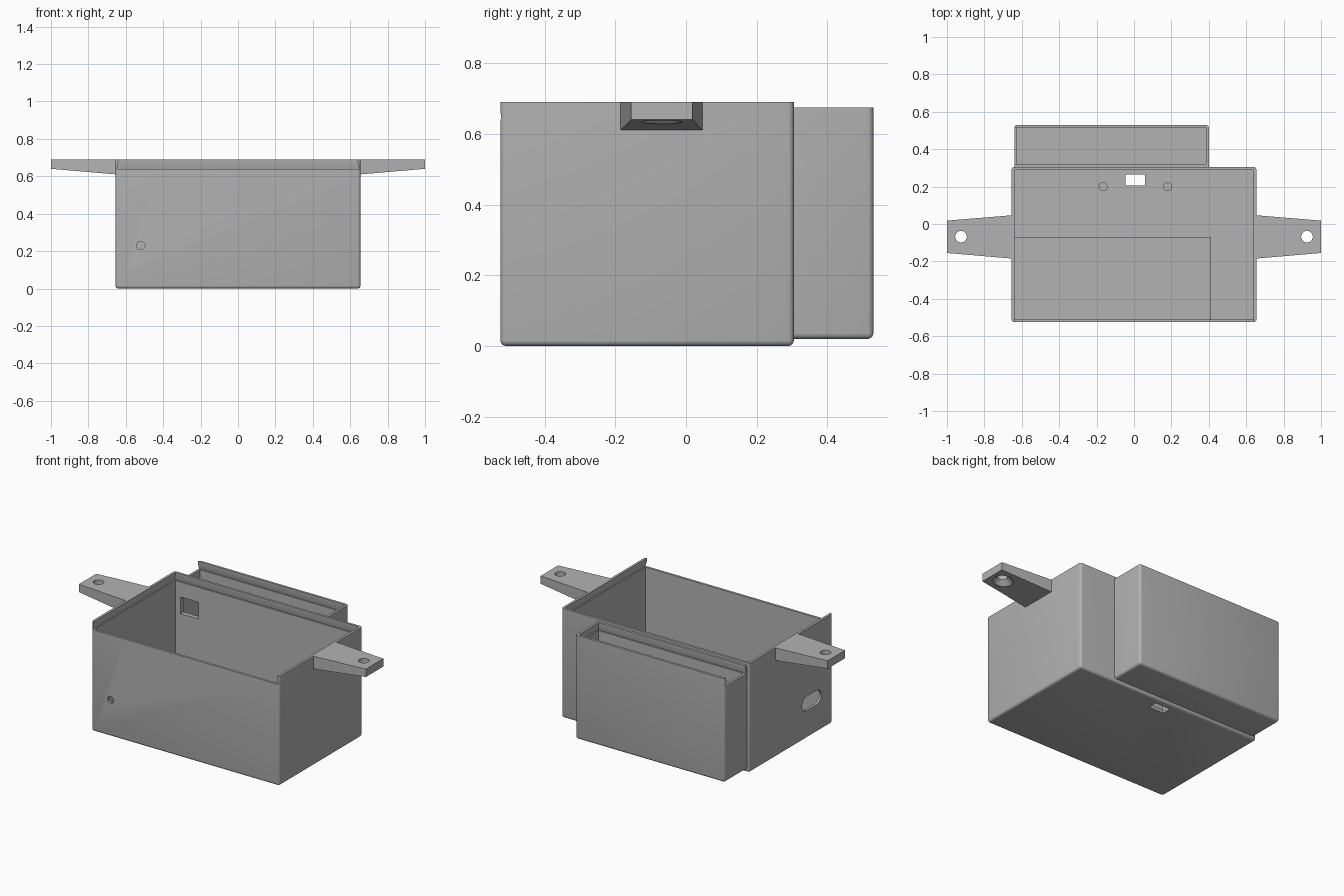
import bpy, bmesh, math
from mathutils import Vector, Matrix

if "Cube" in bpy.data.objects:
    bpy.data.objects.remove(bpy.data.objects["Cube"])

grey = bpy.data.materials.new("plain grey")
grey.use_nodes = True
grey.diffuse_color = (0.45, 0.45, 0.45, 1)
grey.node_tree.nodes["Principled BSDF"].inputs["Base Color"].default_value = (0.45, 0.45, 0.45, 1)

WALL = 0.015


def loft(name, ring_a, ring_b, rounding=0):
    """Closed solid between two rings; optionally rounds every edge outside ring_b."""
    bm = bmesh.new()
    a = [bm.verts.new(p) for p in ring_a]
    b = [bm.verts.new(p) for p in ring_b]
    bm.faces.new(a)
    bm.faces.new(b)
    for i in range(len(a)):
        j = (i + 1) % len(a)
        bm.faces.new((a[i], a[j], b[j], b[i]))
    if rounding:
        edges = [e for e in bm.edges if not (e.verts[0] in b and e.verts[1] in b)]
        bmesh.ops.bevel(bm, geom=edges, offset=rounding, segments=4, profile=0.5, affect='EDGES')
    bmesh.ops.recalc_face_normals(bm, faces=bm.faces)
    mesh = bpy.data.meshes.new(name)
    bm.to_mesh(mesh)
    bm.free()
    mesh.materials.append(grey)
    ob = bpy.data.objects.new(name, mesh)
    bpy.context.collection.objects.link(ob)
    return ob


def rect(x0, x1, y0, y1, z):
    return [(x0, y0, z), (x1, y0, z), (x1, y1, z), (x0, y1, z)]


def box(name, x0, x1, y0, y1, z0, z1, rounding=0):
    return loft(name, rect(x0, x1, y0, y1, z0), rect(x0, x1, y0, y1, z1), rounding)


def rod(name, centre, axis, r0, r1, length, stretch=0, sides=32):
    """Round or slot-shaped (stretched) rod running from centre along axis."""
    turn = Vector((0, 0, 1)).rotation_difference(Vector(axis)).to_matrix()
    rings = []
    for r, h in ((r0, 0), (r1, length)):
        ring = []
        for i in range(sides):
            t = 2 * math.pi * (i + 0.5) / sides
            shift = math.copysign(stretch, math.sin(t))
            p = Vector((r * math.cos(t), r * math.sin(t) + shift, h))
            ring.append(turn @ p + Vector(centre))
        rings.append(ring)
    return loft(name, *rings)


def cut(ob, *cutters):
    bpy.context.view_layer.objects.active = ob
    for c in cutters:
        mod = ob.modifiers.new("cut", 'BOOLEAN')
        mod.operation = 'DIFFERENCE'
        mod.solver = 'EXACT'
        mod.object = c
        bpy.ops.object.modifier_apply(modifier=mod.name)
    for c in cutters:
        bpy.data.objects.remove(c)


def finish(ob):
    bpy.ops.object.select_all(action='DESELECT')
    ob.select_set(True)
    bpy.context.view_layer.objects.active = ob
    bpy.ops.object.shade_smooth_by_angle(angle=math.radians(30))


# main compartment: lid groove open at the front
X, Y0, Y1, TOP = 0.655, -0.525, 0.305, 0.69
xi, yi0, yi1 = X - WALL, Y0 + WALL, Y1 - WALL
d = 0.008
main = box("main_compartment", -X, X, Y0, Y1, 0, TOP, 0.016)
link = (-0.605, -0.48, 0.2, 0.4, 0.44, 0.545)
cut(main,
    box("cavity", -xi, xi, yi0, yi1, 0.02, 0.8),
    box("front_opening", -xi, xi, -0.7, 0, 0.64, 0.8),
    loft("lid_groove", rect(-xi - d, xi + d, -0.7, yi1 + d, 0.64), rect(-xi, xi, -0.7, yi1, 0.675)),
    box("floor_hole", -0.045, 0.06, 0.205, 0.265, -0.1, 0.1),
    box("link_hole", *link),
    rod("front_hole", (-0.52, -0.6, 0.23), (0, 1, 0), 0.022, 0.022, 0.2),
    rod("side_slot", (-0.7, -0.315, 0.22), (1, 0, 0), 0.045, 0.045, 0.1, 0.05))
finish(main)

# back compartment: lid groove open at the right end
bx0, bx1, by0, by1 = -0.64, 0.4, 0.3, 0.53
ix0, ix1, iy0, iy1 = bx0 + WALL, bx1 - WALL, 0.32, by1 - WALL
back = box("back_compartment", bx0, bx1, 0.27, by1, 0.02, 0.675, 0.016)
cut(back,
    box("front_trim", -1, 1, 0.2, by0, -0.1, 1),
    box("cavity", ix0, ix1, iy0, iy1, 0.04, 0.8),
    box("end_opening", -0.8, 0, iy0, iy1, 0.625, 0.8),
    loft("lid_groove", rect(-0.8, ix1 + d, iy0 - d, iy1 + d, 0.625), rect(-0.8, ix1, iy0, iy1, 0.66)),
    box("link_hole", *link))
finish(back)

# tapered mounting ears with countersunk screw holes
for side, s in (("left", 1), ("right", -1)):
    root = [(s * 0.65, y, z) for y, z in ((-0.185, 0.61), (0.047, 0.61), (0.047, TOP), (-0.185, TOP))]
    tip = [(s, y, z) for y, z in ((-0.155, 0.64), (0.018, 0.64), (0.018, TOP), (-0.155, TOP))]
    ear = loft(side + "_mounting_ear", root, tip)
    at = s * 0.925
    cut(ear,
        rod("screw_hole", (at, -0.068, 0.5), (0, 0, 1), 0.031, 0.031, 0.4),
        rod("countersink", (at, -0.068, 0.62), (0, 0, 1), 0.07, 0.03, 0.04))
    finish(ear)

# floor pad and locating pins
finish(box("floor_pad", -xi, 0.412, yi0, -0.073, 0.015, 0.03))
for side, x in (("left", 0.18), ("right", -0.165)):
    finish(rod(side + "_locating_pin", (x, 0.2, 0.015), (0, 0, 1), 0.024, 0.024, 0.035))
